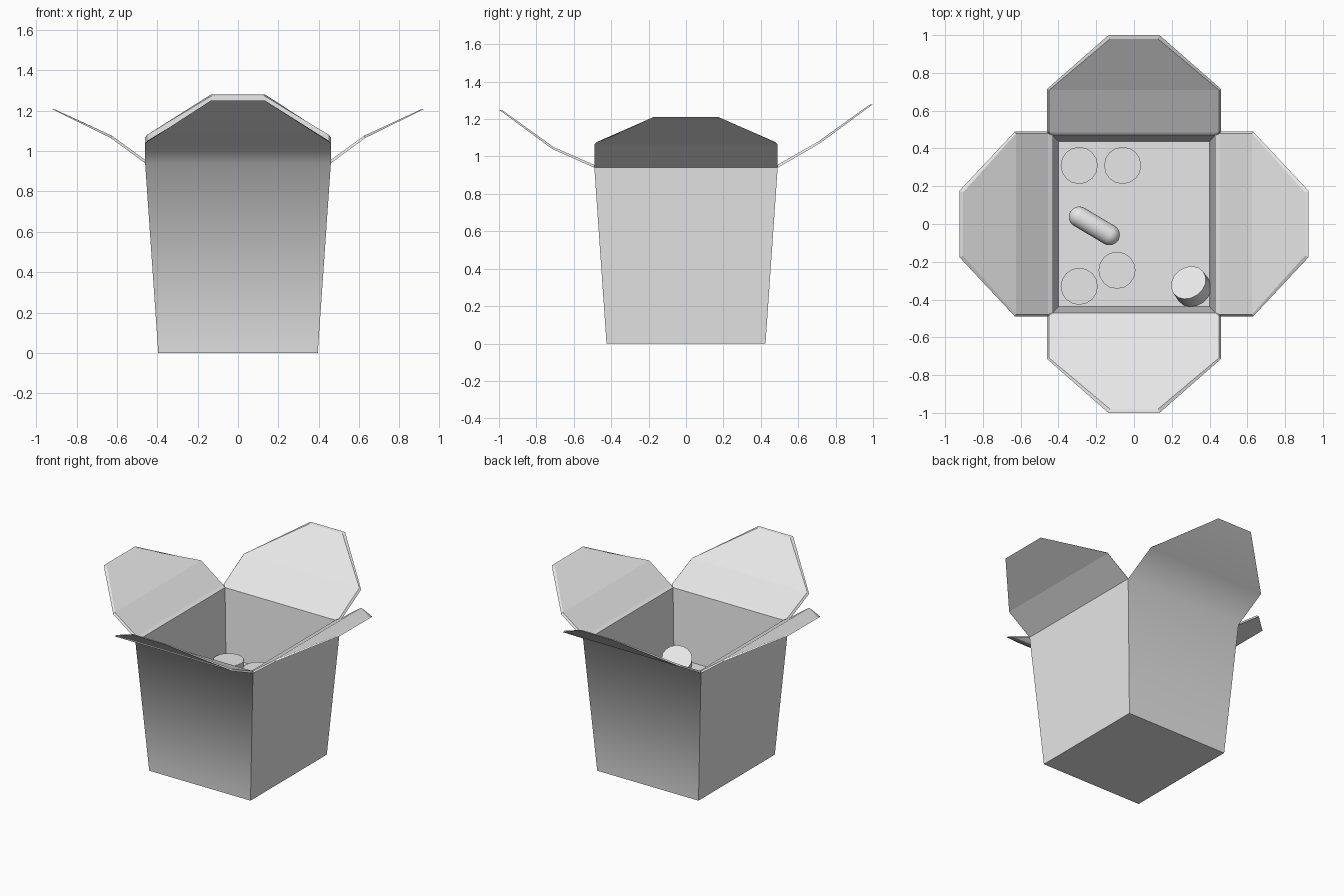
import bpy, bmesh, math
from mathutils import Vector

if "Cube" in bpy.data.objects:
    bpy.data.objects.remove(bpy.data.objects["Cube"])

grey = bpy.data.materials.new("light grey card")
grey.use_nodes = True
colour = (0.8, 0.8, 0.8, 1)
grey.diffuse_color = colour
grey.node_tree.nodes["Principled BSDF"].inputs["Base Color"].default_value = colour

FILL = 0.47   # level of the contents
RIM = 0.94    # height of the fold line


def finish(name, bm):
    mesh = bpy.data.meshes.new(name)
    bm.to_mesh(mesh)
    bm.free()
    mesh.materials.append(grey)
    obj = bpy.data.objects.new(name, mesh)
    bpy.context.collection.objects.link(obj)
    return obj


def panel(name, angle, outer, lining, smooth):
    """Wall and folded flap; stations are (distance, height, half width)."""
    bm = bmesh.new()
    ca, sa = math.cos(angle), math.sin(angle)

    def row(d, z, w):
        return [bm.verts.new((d * ca - s * sa, d * sa + s * ca, z)) for s in (-w, w)]

    hinge, mid, tip = outer[1:]
    inner = lining + [
        (hinge[0] - 0.006, hinge[1] + 0.012, hinge[2] - 0.01),
        (mid[0] - 0.006, mid[1] + 0.011, mid[2] - 0.01),
        (tip[0] - 0.02, tip[1] - 0.004, tip[2] - 0.008)]
    out = [row(*p) for p in outer]
    inn = [row(*p) for p in inner]
    # Outer skin
    for a, b in zip(out, out[1:]):
        bm.faces.new((a[0], a[1], b[1], b[0])).smooth = smooth
    # Inner skin
    for a, b in zip(inn, inn[1:]):
        bm.faces.new((a[1], a[0], b[0], b[1]))
    # Cut edges of the card
    bm.faces.new((out[-1][0], out[-1][1], inn[-1][1], inn[-1][0]))
    for i in (1, 2):
        for k in (0, 1):
            quad = [out[i][k], out[i + 1][k], inn[i + 2][k], inn[i + 1][k]]
            bm.faces.new(quad if k == 0 else quad[::-1])
    for e in bm.edges:
        e.smooth = all(f.smooth for f in e.link_faces)
    finish(name, bm)


# Four walls with their flaps
side_outer = [(0.395, 0, 0.425), (0.46, RIM, 0.49), (0.63, 1.065, 0.49), (0.925, 1.21, 0.175)]
side_lining = [(0.4, FILL, 0.437), (0.43, RIM, 0.47)]
for name, angle in (("left_panel", 0), ("right_panel", math.pi)):
    panel(name, angle, side_outer, side_lining, False)

end_lining = [(0.437, FILL, 0.4), (0.47, RIM, 0.43)]
for name, angle, lift in (("front_panel", -math.pi / 2, 0), ("back_panel", math.pi / 2, 0.03)):
    end_outer = [(0.425, 0, 0.395), (0.49, RIM, 0.46),
                 (0.715, 1.04 + lift, 0.46), (1.0, 1.25 + lift, 0.135)]
    panel(name, angle, end_outer, end_lining, True)


def sheet(name, hx, hy, z, up):
    bm = bmesh.new()
    pts = [(-hx, -hy), (hx, -hy), (hx, hy), (-hx, hy)]
    bm.faces.new([bm.verts.new((x, y, z)) for x, y in pts[::up]])
    finish(name, bm)


# Bottom of the box and surface of the contents
sheet("box_bottom", 0.395, 0.425, 0, -1)
sheet("contents_surface", 0.402, 0.439, FILL, 1)


def smooth_object(obj):
    bpy.ops.object.select_all(action='DESELECT')
    obj.select_set(True)
    bpy.context.view_layer.objects.active = obj
    bpy.ops.object.shade_smooth_by_angle(angle=math.radians(40))


def slice_piece(name, top, axis, depth):
    """Round slice whose top face is centred on top and faces along axis."""
    axis = Vector(axis).normalized()
    bm = bmesh.new()
    bmesh.ops.create_cone(bm, cap_ends=True, segments=16,
                          radius1=0.098, radius2=0.098, depth=depth)
    obj = finish(name, bm)
    obj.location = Vector(top) - axis * depth / 2
    obj.rotation_euler = axis.to_track_quat('Z', 'Y').to_euler()
    smooth_object(obj)


# Round slices poking out of the contents
for i, (x, y) in enumerate([(-0.29, 0.31), (-0.06, 0.31), (-0.09, -0.245), (-0.29, -0.33)]):
    slice_piece(f"round_slice_{i + 1}", (x, y, 0.53), (0, 0, 1), 0.12)
slice_piece("tilted_slice", (0.288, -0.31, 0.54), (-0.33, 0.46, 0.82), 0.09)

# Capsule-shaped piece: a sphere stretched apart along its axis
bm = bmesh.new()
bmesh.ops.create_uvsphere(bm, u_segments=24, v_segments=12, radius=0.055)
middle = [e for e in bm.edges if all(abs(v.co.z) < 1e-4 for v in e.verts)]
bmesh.ops.split_edges(bm, edges=middle)
for f in bm.faces:
    upper = f.calc_center_median().z > 0
    for v in f.verts:
        v.tag = upper
for v in bm.verts:
    v.co.z += 0.093 if v.tag else -0.093
rims = [e for e in bm.edges if e.is_boundary]
bmesh.ops.bridge_loops(bm, edges=rims)
bmesh.ops.recalc_face_normals(bm, faces=bm.faces)
capsule = finish("capsule_piece", bm)
capsule.location = (-0.21, -0.01, FILL + 0.05)
capsule.rotation_euler = Vector((0.16, -0.095, 0)).to_track_quat('Z', 'Y').to_euler()
smooth_object(capsule)
